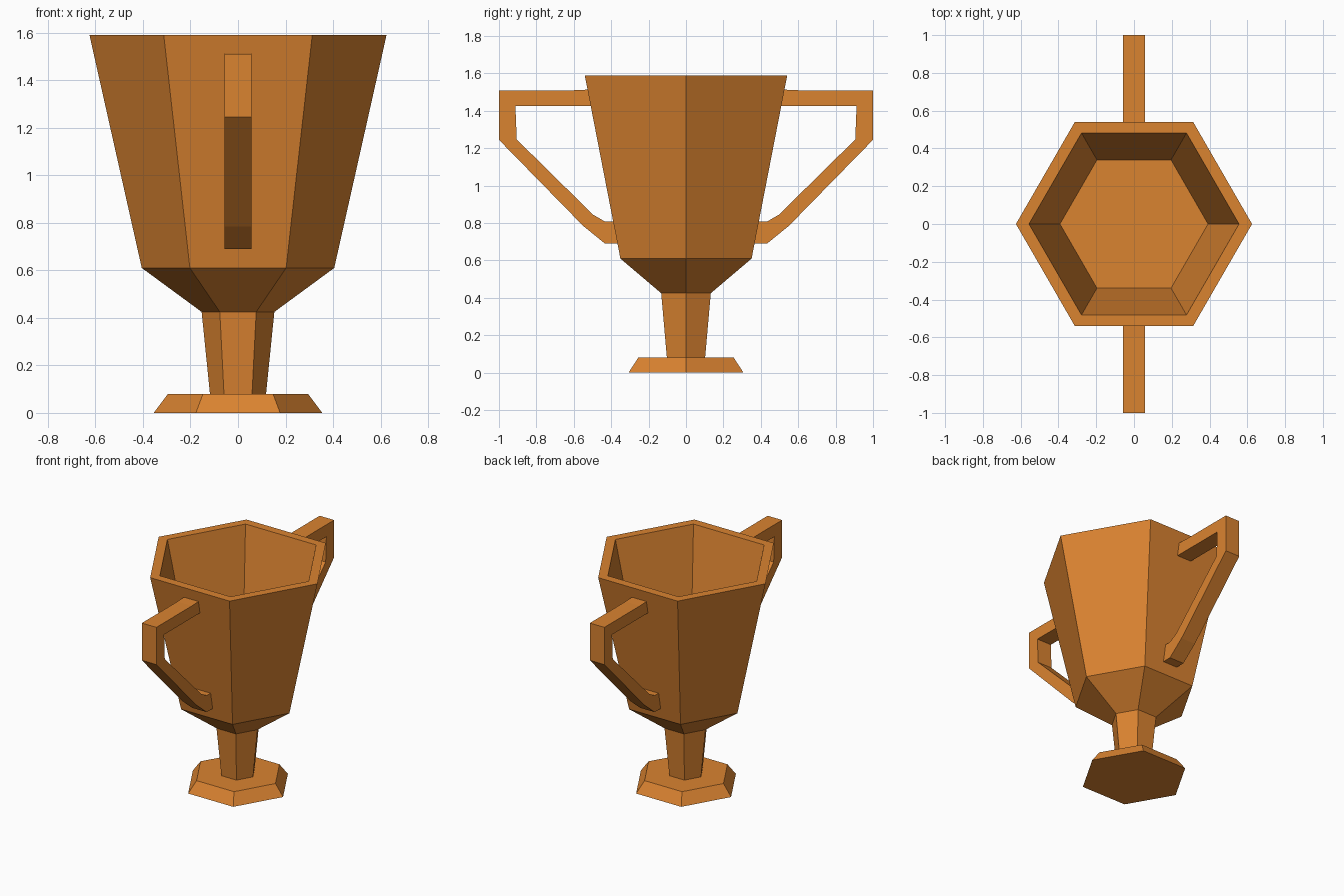
import bpy, bmesh, math

if "Cube" in bpy.data.objects:
    bpy.data.objects.remove(bpy.data.objects["Cube"])

bronze = bpy.data.materials.new("bronze orange")
bronze.diffuse_color = (0.70, 0.227, 0.03, 1)
bronze.use_nodes = True
bronze.node_tree.nodes["Principled BSDF"].inputs["Base Color"].default_value = bronze.diffuse_color


def finish(name, bm):
    bmesh.ops.recalc_face_normals(bm, faces=bm.faces)
    mesh = bpy.data.meshes.new(name)
    bm.to_mesh(mesh)
    bm.free()
    mesh.materials.append(bronze)
    obj = bpy.data.objects.new(name, mesh)
    bpy.context.collection.objects.link(obj)
    return obj


def hex_loft(name, profile, sides=6):
    """Stack hexagonal rings of (radius, z), closing both ends."""
    bm = bmesh.new()
    rings = [[bm.verts.new((r * math.cos(math.tau * i / sides),
                            r * math.sin(math.tau * i / sides), z))
              for i in range(sides)] for r, z in profile]
    for a, b in zip(rings, rings[1:]):
        for i in range(sides):
            j = (i + 1) % sides
            bm.faces.new((a[i], a[j], b[j], b[i]))
    bm.faces.new(rings[0])
    bm.faces.new(rings[-1])
    return finish(name, bm)


def handle(name, side, outer, inner, half_width):
    """Bar between matching outer and inner (y, z) paths."""
    bm = bmesh.new()
    rings = [[bm.verts.new((x, side * y, z)) for x, (y, z) in
              ((-half_width, o), (half_width, o), (half_width, i), (-half_width, i))]
             for o, i in zip(outer, inner)]
    for a, b in zip(rings, rings[1:]):
        for k in range(4):
            j = (k + 1) % 4
            bm.faces.new((a[k], a[j], b[j], b[k]))
    bm.faces.new(rings[0])
    bm.faces.new(rings[-1])
    return finish(name, bm)


# Cup: foot, stem, bowl, rim and hollow inside in one profile
hex_loft("cup", [(0.355, 0), (0.295, 0.08), (0.118, 0.08), (0.153, 0.425),
                 (0.405, 0.61), (0.625, 1.59), (0.556, 1.59), (0.392, 0.86)])

# Handles, front and back; ends are buried in the bowl wall
outer = [(0.49, 1.515), (0.60, 1.51), (1.0, 1.51), (1.0, 1.245),
         (0.55, 0.785), (0.433, 0.69), (0.355, 0.69)]
inner = [(0.49, 1.425), (0.60, 1.425), (0.912, 1.425), (0.905, 1.247),
         (0.497, 0.845), (0.433, 0.808), (0.355, 0.808)]
for name, side in (("front_handle", -1), ("back_handle", 1)):
    handle(name, side, outer, inner, 0.057)
